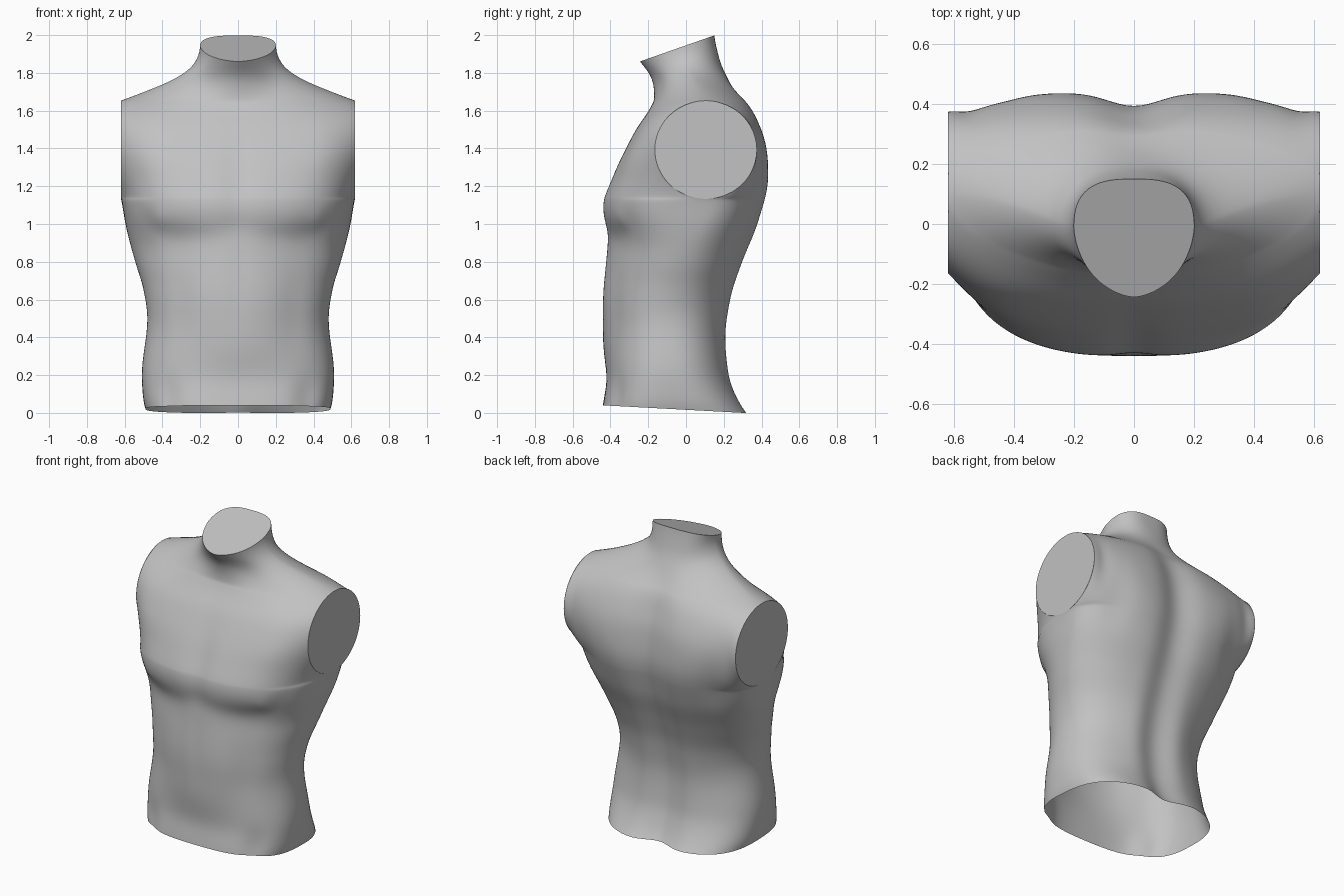
import bpy, bmesh
from math import sin, exp, pi, sqrt
from mathutils import Vector

cube = bpy.data.objects.get("Cube")
if cube:
    bpy.data.objects.remove(cube)

ARM_X, ARM_Z, ARM_RY, ARM_RZ = 0.62, 1.393, 0.27, 0.26
SIDE = 40      # points per quarter section

# Body profiles by height: (z, value)
FRONT = [(-.05, -.45), (.04, -.44), (.2, -.415), (.6, -.445), (.93, -.425), (1.09, -.443),
         (1.25, -.39), (1.5, -.267), (1.67, -.167), (1.77, -.18), (1.86, -.245), (2.05, -.36)]
BACK = [(-.05, .37), (0, .33), (.1, .27), (.2, .235), (.4, .215), (.6, .245), (.8, .313), (1, .392),
        (1.24, .443), (1.4, .43), (1.6, .362), (1.73, .258), (1.87, .185), (2.05, .15)]
WIDTH = [(-.05, .47), (.05, .5), (.2, .51), (.5, .48), (.65, .5), (.8, .545), (1, .597),
         (1.133, .62), (1.25, .67), (1.4, .82), (1.5, .86), (1.55, .84), (1.6, .76),
         (1.653, .62), (1.725, .43), (1.77, .328), (1.84, .235), (1.93, .2), (2.05, .2)]
MIDDLE = [(-.05, -.08), (.5, -.1), (.85, 0), (1.13, .105), (1.65, .105), (1.85, 0), (2.05, -.01)]
ROUND_FRONT = [(-.05, 2.8), (.15, 2.6), (.5, 2.1), (.85, 2.05), (1.1, 2.7), (1.25, 2.7),
               (1.5, 2.4), (1.75, 1.6), (2.05, 1.55)]
ROUND_BACK = [(-.05, 2.9), (.25, 2.4), (.8, 2.2), (1.3, 2.5), (1.6, 2.2), (1.75, 1.7),
              (1.95, 2.5), (2.05, 2.6)]
SPINE = [(-.05, .06), (.15, .04), (.4, .035), (1.2, .053), (1.5, .05), (1.8, .01), (2.05, .005)]


def curve(pts, z):
    """Smooth interpolation through profile points, without overshoot."""
    def slope(i):
        if i == 0 or i == len(pts) - 1:
            return 0
        a = (pts[i][1] - pts[i-1][1]) / (pts[i][0] - pts[i-1][0])
        b = (pts[i+1][1] - pts[i][1]) / (pts[i+1][0] - pts[i][0])
        return 0 if a * b <= 0 else 2 * a * b / (a + b)
    i = max(k for k in range(len(pts) - 1) if k == 0 or pts[k][0] <= z)
    (z0, v0), (z1, v1) = pts[i], pts[i+1]
    h = z1 - z0
    t = (z - z0) / h
    return ((1 + 2*t) * (1-t)**2 * v0 + t*t * (3 - 2*t) * v1
            + h * t * (1-t)**2 * slope(i) - h * t*t * (1-t) * slope(i+1))


def bump(x, z, cx, cz, sx, sz):
    return exp(-((x - cx) / sx)**2 - ((z - cz) / sz)**2)


def front_relief(x, z):
    """Inward offset of the chest and belly surface."""
    fold = .955 + .05 * exp(-(x / .08)**2) + 2.8 * max(0, x - .3)**2
    drop = fold - z
    under = 0
    if drop > -.07:
        t = min(1, (drop + .07) / .12)
        under = t*t * (3 - 2*t) * exp(-max(0, drop) / .2)
    return (under * (.008 + .022 * bump(x, 0, .36, 0, .2, 1))
            + .018 * bump(x, z, 0, 1.2, .06, .25)         # breastbone
            + .008 * bump(x, z, 0, .7, .05, .2)           # belly midline
            + .012 * bump(x, z, .3, .55, .07, .2)         # outer belly edge
            - .014 * bump(x, z, 0, .33, .2, .14)          # lower belly
            + .03 * bump(x, z, .37, .07, .06, .1)         # groin crease
            + .01 * bump(x, z, .17, 1.73, .07, .06)       # collar hollow
            - .008 * bump(x, z, .2, 1.63, .2, .04)        # collar bone
            - .03 * bump(x, z, .42, 1.015, .025, .025))   # nipple


def back_relief(x, z):
    """Inward offset of the back surface."""
    return (curve(SPINE, z) * exp(-(x / .115)**2)
            - .012 * bump(x, z, .35, 1.3, .12, .2)        # shoulder blade
            + .03 * bump(x, z, .56, 1.4, .05, .15)        # behind the arm
            + .015 * bump(x, z, .45, 1.1, .08, .1)
            - .01 * bump(x, z, .15, .45, .08, .3))        # lower back muscle


def half_section(z, edge, power, relief):
    """Points from the centre line out to the side, for x >= 0."""
    mid, w = curve(MIDDLE, z), curve(WIDTH, z)
    depth = edge - mid
    sign = 1 if depth > 0 else -1
    reach = min(w, ARM_X)

    def body(x):
        return depth * max(0, 1 - (x / w)**power)**(1 / power)

    # near the arm, the section flares to meet the round stump
    stump = ARM_RY * sqrt(max(0, 1 - ((z - ARM_Z) / ARM_RZ)**2))
    flare = sign * stump - body(reach)
    pts = []
    for j in range(SIDE + 1):
        x = reach * sin(pi / 2 * j / SIDE)
        y = mid + body(x) + flare * max(0, (x - .4) / (ARM_X - .4))**2
        y -= sign * relief(x, z) * (1 - (x / reach)**4)
        pts.append((x, y, z))
    return pts


# Torso skin, lofted from level sections
levels = [-.05 + .02 * i for i in range(106)]
levels += [ARM_Z + s * ARM_RZ * k for s in (-1, 1) for k in (.97, .985, .995, 1)]
levels = sorted(z for z in levels if z <= 2.05)
bm = bmesh.new()
rings = []
for z in levels:
    f = half_section(z, curve(FRONT, z), curve(ROUND_FRONT, z), front_relief)
    b = half_section(z, curve(BACK, z), curve(ROUND_BACK, z), back_relief)
    right = f + b[::-1]
    left = [(-x, y, h) for x, y, h in right[-2:0:-1]]
    rings.append([bm.verts.new(p) for p in right + left])
for lo, hi in zip(rings, rings[1:]):
    n = len(lo)
    for k in range(n):
        bm.faces.new((lo[k], lo[(k+1) % n], hi[(k+1) % n], hi[k]))
bmesh.ops.remove_doubles(bm, verts=bm.verts, dist=.0004)


# Soften the skin, keeping the flat arm stumps and the ends in place
def on_stump(v):
    return abs(v.co.x) > ARM_X - .0001


soft = [v for v in bm.verts if not on_stump(v) and not v.is_boundary]
for step in range(8):
    bmesh.ops.smooth_vert(bm, verts=soft, factor=.5,
                          use_axis_x=True, use_axis_y=True, use_axis_z=True)


def slice_off(point, normal):
    geom = bm.verts[:] + bm.edges[:] + bm.faces[:]
    cut = bmesh.ops.bisect_plane(bm, geom=geom, dist=1e-5, plane_co=point,
                                 plane_no=normal, clear_outer=True)
    return [e for e in cut["geom_cut"] if isinstance(e, bmesh.types.BMEdge)]


# Open slanted waist, closed slanted neck
slice_off(Vector((0, .305, 0)), Vector((0, -.04, -.745)))
rim = slice_off(Vector((0, .155, 2)), Vector((0, -.14, .4)))
bmesh.ops.holes_fill(bm, edges=rim, sides=0)
bmesh.ops.recalc_face_normals(bm, faces=bm.faces)

# Crisp outline around each arm stump
for e in bm.edges:
    flat = [all(on_stump(v) for v in face.verts) for face in e.link_faces]
    e.smooth = len(set(flat)) < 2

mesh = bpy.data.meshes.new("torso")
bm.to_mesh(mesh)
bm.free()
torso = bpy.data.objects.new("torso", mesh)
bpy.context.collection.objects.link(torso)

grey = bpy.data.materials.new("plain grey")
grey.use_nodes = True
colour = (.54, .54, .54, 1)
grey.diffuse_color = colour
grey.node_tree.nodes["Principled BSDF"].inputs["Base Color"].default_value = colour
mesh.materials.append(grey)

bpy.context.view_layer.objects.active = torso
torso.select_set(True)
bpy.ops.object.shade_smooth_by_angle(angle=pi / 4, keep_sharp_edges=True)
